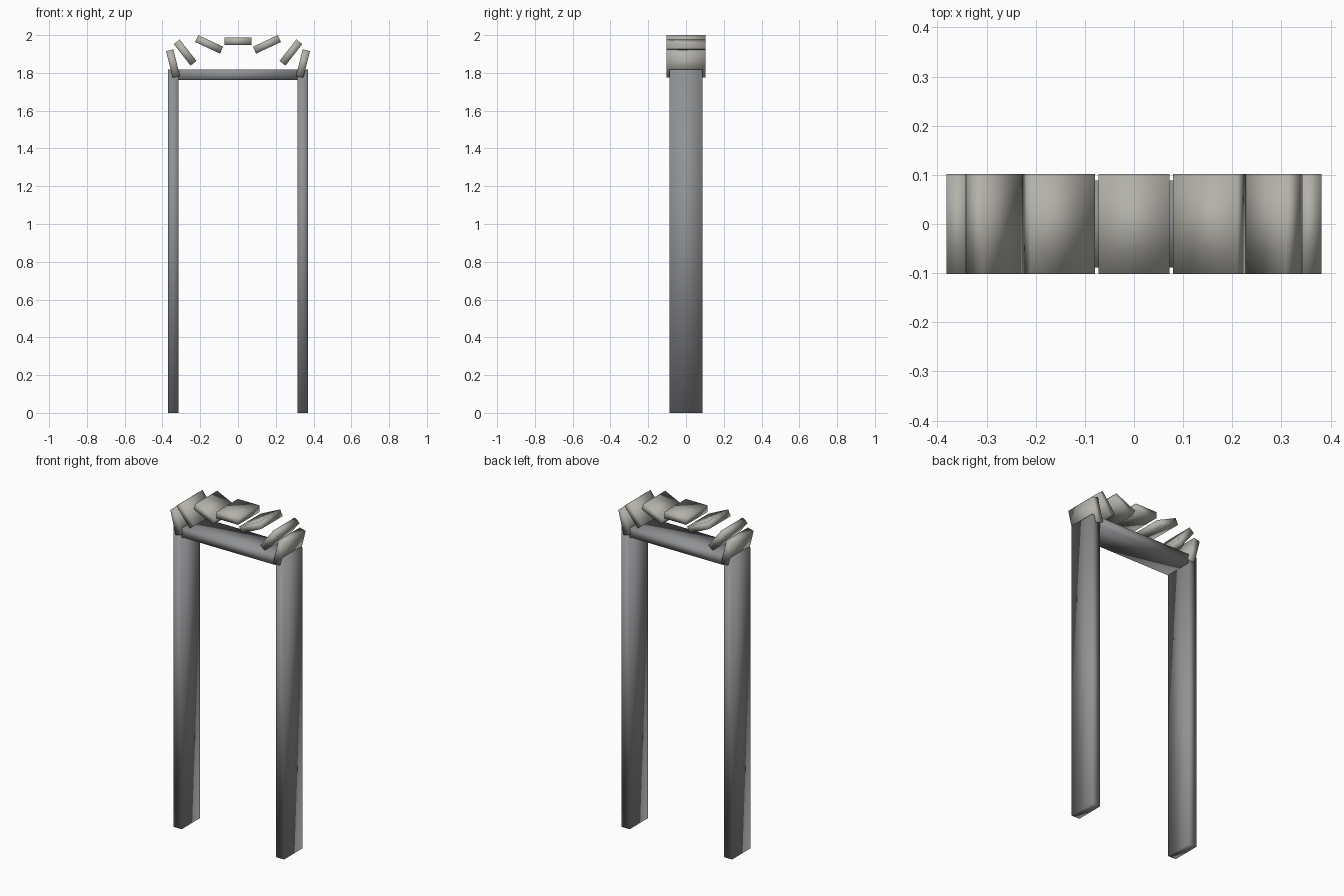
import bpy
import math

cube = bpy.data.objects.get("Cube")
if cube:
    bpy.data.objects.remove(cube, do_unlink=True)


def make_material(name, colour):
    mat = bpy.data.materials.new(name)
    mat.use_nodes = True
    mat.diffuse_color = (*colour, 1)
    mat.node_tree.nodes["Principled BSDF"].inputs["Base Color"].default_value = (*colour, 1)
    return mat


frame_grey = make_material("frame grey", (0.28, 0.285, 0.295))
stone_grey = make_material("warm stone grey", (0.45, 0.44, 0.40))


def block(name, location, size, mat, tilt=0):
    """Soft-shaded box, tilted in the front plane."""
    bpy.ops.mesh.primitive_cube_add(size=1, location=location)
    obj = bpy.context.object
    obj.name = name
    obj.scale = size
    bpy.ops.object.transform_apply(location=False, rotation=False, scale=True)
    obj.rotation_euler.y = math.radians(tilt)
    obj.data.materials.append(mat)
    bpy.ops.object.shade_smooth()
    return obj


# Door frame: two posts and the lintel between them
POST_X, POST_WIDTH, DEPTH, HEIGHT = 0.342, 0.055, 0.176, 1.818
for side, sign in (("left", 1), ("right", -1)):
    block(f"{side}_post", (sign * POST_X, 0, HEIGHT / 2),
          (POST_WIDTH, DEPTH, HEIGHT), frame_grey)
block("lintel", (0, 0, HEIGHT - POST_WIDTH / 2),
      (2 * POST_X - POST_WIDTH, DEPTH, POST_WIDTH), frame_grey)

# Arch stones: a level keystone and three tilted stones on each side
STONE = (0.145, 0.204, 0.04)
block("keystone", (0, 0, 1.967), STONE, stone_grey)
arch = (("upper", 0.153, 1.951, 25),
        ("middle", 0.28, 1.908, 52),
        ("lower", 0.344, 1.85, 76))
for level, x, z, tilt in arch:
    for side, sign in (("left", 1), ("right", -1)):
        block(f"{side}_{level}_arch_stone", (sign * x, 0, z), STONE,
              stone_grey, -sign * tilt)
